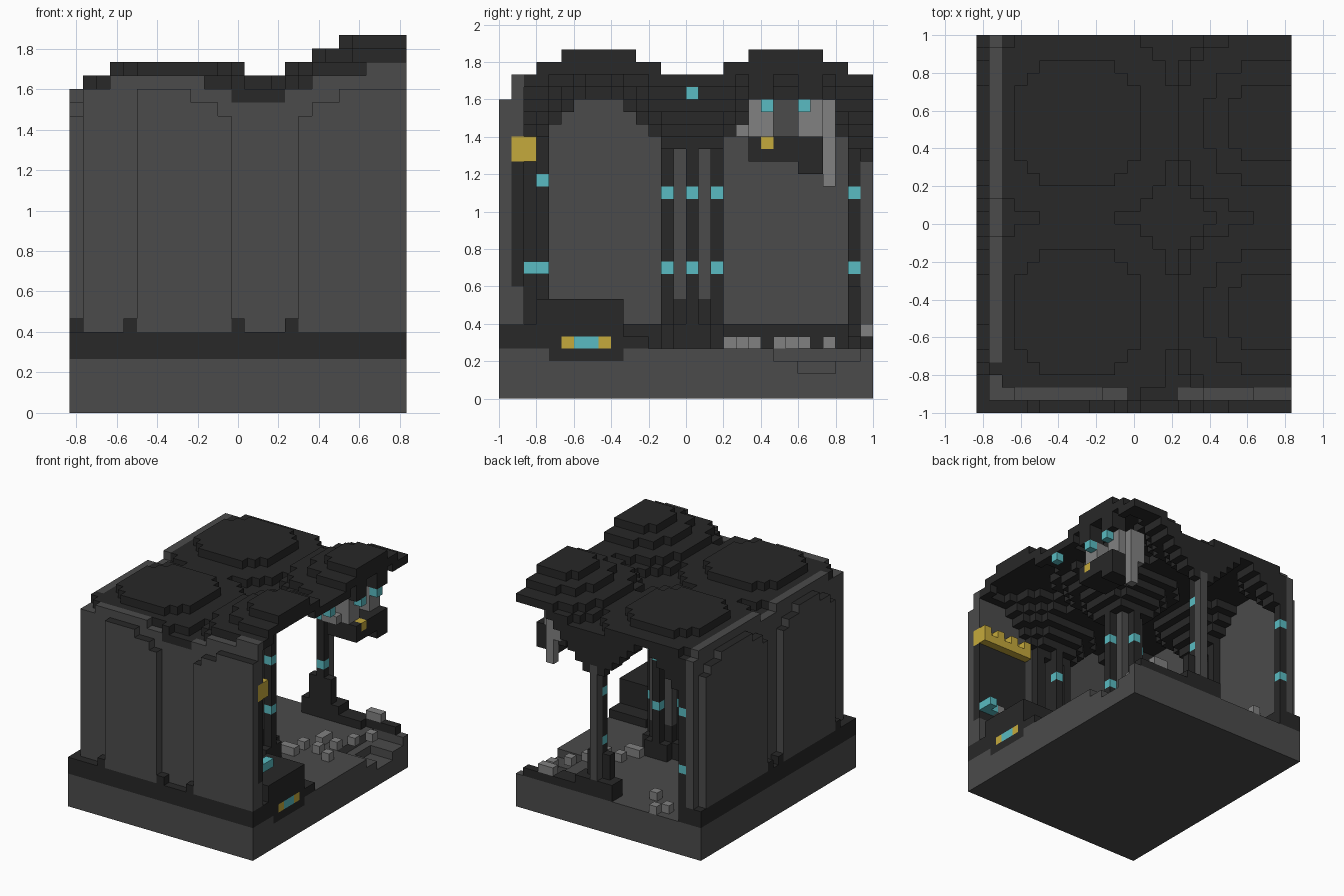
import bpy, bmesh, math
from mathutils import Vector

old = bpy.data.objects.get("Cube")
if old:
    bpy.data.objects.remove(old, do_unlink=True)

NX, NY, S = 25, 30, 1 / 15          # block grid and block size

COLOURS = {
    "charcoal": (0.021, 0.021, 0.021),
    "slate": (0.07, 0.07, 0.07),
    "light_grey": (0.22, 0.22, 0.22),
    "teal": (0.1, 0.5, 0.54),
    "mustard": (0.56, 0.4, 0.045),
}
mats = {}
for name, rgb in COLOURS.items():
    m = bpy.data.materials.new(name)
    m.use_nodes = True
    m.diffuse_color = (*rgb, 1)
    m.node_tree.nodes["Principled BSDF"].inputs["Base Color"].default_value = (*rgb, 1)
    mats[name] = m
ORDER = list(COLOURS)

cells = {}                           # block position -> (part, colour)


def fill(part, colour, xs, ys, zs, keep=False):
    """Fill a box of blocks; each range is (start, end)."""
    for i in range(*xs):
        for j in range(*ys):
            for k in range(*zs):
                if not (keep and (i, j, k) in cells):
                    cells[i, j, k] = (part, colour)


def one(part, colour, i, j, k):
    cells[i, j, k] = (part, colour)


# Base slab, with a broken stepped notch in the open side
fill("base_slab", "slate", (0, NX), (0, NY), (0, 4))
for inset, j0, j1, k in ((4, 22, 29, 3), (3, 24, 27, 2)):
    for i in range(NX - inset, NX):
        for j in range(j0, j1):
            cells.pop((i, j, k), None)

# Dark skirting under the two walls
fill("skirting", "charcoal", (0, NX), (0, 3), (4, 6))
fill("skirting", "charcoal", (0, 3), (0, NY), (4, 6))
for i in (4, 12, 16):
    one("skirting", "charcoal", i, 0, 6)
for j in (3, 14, 16):
    one("skirting", "charcoal", 0, j, 6)


# Walls: an inner layer, and outer panels with stepped shoulders
def front_top(i):
    if i >= 22:
        return 26
    if 3 <= i < 10 or i >= 18:
        return 25
    return 23 if 12 <= i < 16 else 24


def side_top(j):
    return 25 if 4 <= j < 14 or 17 <= j < 29 else 24


def shoulder(distance):
    return 22 if distance < 1 else 23 if distance < 3 else 24


for i in range(1, NX):
    fill("front_wall", "slate", (i, i + 1), (1, 2), (6, front_top(i)))
for j in range(1, NY):
    fill("side_wall", "slate", (1, 2), (j, j + 1), (6, side_top(j)))
for i in list(range(5, 12)) + list(range(17, NX)):
    fill("outer_panels", "slate", (i, i + 1), (0, 1), (6, shoulder(11 - i if i < 12 else i - 17)))
for j in list(range(4, 14)) + list(range(17, 29)):
    d = min(13 - j, j - 4) if j < 14 else min(j - 17, 28 - j)
    fill("outer_panels", "slate", (0, 1), (j, j + 1), (6, shoulder(d)))

# Dark ribs on the inside of the walls
for j in (3, 13, 15, 17, 29):
    fill("wall_ribs", "charcoal", (2, 3), (j, j + 1), (6, 20))
for i in (2, 12, 16):
    fill("wall_ribs", "charcoal", (i, i + 1), (2, 3), (6, 20))
fill("wall_ribs", "charcoal", (14, 15), (2, 4), (6, 25))
for k in (10, 17):
    for i, j in ((2, 29), (2, 15), (14, 3)):
        one("rib_lamps", "teal", i, j, k)

# Door in the front wall with a mustard canopy and a handle
fill("door", "charcoal", (18, NX), (1, 2), (9, 19))
fill("door_canopy", "mustard", (18, NX), (1, 3), (19, 20))
fill("door_canopy", "mustard", (18, NX), (1, 2), (20, 21))
for i in range(18, NX, 2):
    one("door_canopy", "mustard", i, 2, 20)
fill("door_handle", "teal", (23, NX), (2, 3), (10, 11))
one("door_handle", "teal", 24, 3, 10)
one("door_handle", "light_grey", 22, 2, 10)

# Console set into the open edge, with a light strip
fill("console", "charcoal", (20, NX), (3, 10), (4, 8))
fill("console", "charcoal", (20, NX), (3, 12), (4, 5))
fill("console", "charcoal", (22, NX), (4, 10), (3, 4))
for j, colour in zip(range(5, 9), ("mustard", "teal", "teal", "mustard")):
    one("console_lights", colour, 24, j, 4)

# Central column: stepped foot, grey core and four dark ribs
CI, CJ = 14, 15
fill("column_foot", "charcoal", (CI - 2, CI + 3), (CJ - 1, CJ + 2), (4, 6))
fill("column_foot", "charcoal", (CI - 1, CI + 2), (CJ - 2, CJ + 3), (4, 6))
fill("column_foot", "charcoal", (CI - 1, CI + 2), (CJ - 1, CJ + 2), (6, 8))
fill("column_core", "slate", (CI - 1, CI + 2), (CJ - 1, CJ + 2), (8, 20))
for di, dj in ((2, 0), (-2, 0), (0, 2), (0, -2)):
    i, j = CI + di, CJ + dj
    fill("column_ribs", "charcoal", (i, i + 1), (j, j + 1), (6, 20))
    for k in (10, 16):
        one("column_lamps", "teal", i, j, k)

# Slim column on the open back edge
fill("back_column_foot", "charcoal", (12, 17), (28, NY), (4, 6))
fill("back_column_foot", "charcoal", (13, 16), (28, 29), (6, 9))
fill("back_column", "charcoal", (14, 15), (28, 29), (8, 20))
fill("back_column", "slate", (14, 15), (29, 30), (6, 20))
for k in (10, 16):
    one("back_column_lamps", "teal", 14, 28, k)

# Vaulted roof: stepped domes above, flaring down to the columns below
COLUMNS = [(x, y) for x in (-0.73, 0.13, 1.27) for y in (-0.97, 0.03, 1.03)]


def nearest(x, y, points):
    return min(math.hypot(x - a, y - b) for a, b in points)


def roof_top(x, y):
    right = nearest(x, y, [(0.7, -0.47), (0.7, 0.53)])
    left = nearest(x, y, [(-0.3, -0.47), (-0.3, 0.53)])
    top = 26 if x > 0.63 else 24
    for d, radius, level in ((left, 0.53, 25), (left, 0.36, 26), (right, 0.55, 25),
                             (right, 0.48, 26), (right, 0.34, 27), (right, 0.22, 28)):
        if d < radius:
            top = max(top, level)
    return top


for i in range(1, NX):
    for j in range(1, NY):
        if j == 1 and (5 <= i < 12 or i >= 16) or i == 1 and (4 <= j < 14 or 17 <= j < 29):
            continue
        x, y = (i + 0.5 - NX / 2) * S, (j + 0.5 - NY / 2) * S
        top = roof_top(x, y)
        if i == 1 or j == 1:
            top = min(top, 25)
        rise = max(0, math.floor((nearest(x, y, COLUMNS) - 0.17) / S + 1.6))
        low = min(19 + rise, 24 if x < 0.2 else 26, top - 1)
        fill("roof", "charcoal", (i, i + 1), (j, j + 1), (low, top), keep=True)

# Machine hanging from the roof at the open side
fill("machine_hangers", "charcoal", (23, NX), (20, 22), (24, 27), keep=True)
fill("machine_hangers", "charcoal", (23, NX), (24, 26), (24, 27), keep=True)
fill("machine_body", "light_grey", (21, 24), (20, 22), (21, 24))
fill("machine_body", "light_grey", (21, 23), (19, 20), (21, 22))
fill("machine_body", "light_grey", (21, 24), (24, 26), (21, 24))
fill("machine_arm", "light_grey", (21, 23), (26, 27), (20, 24))
fill("machine_arm", "light_grey", (22, 23), (26, 27), (17, 20))
fill("machine_tray", "charcoal", (21, NX), (20, 26), (19, 21))
fill("machine_tray", "charcoal", (22, NX), (24, 26), (18, 19))
one("machine_lamps", "mustard", 24, 21, 20)
for j, k in ((21, 23), (24, 23), (15, 24)):
    one("machine_lamps", "teal", 24, j, k)

# Rubble on the floor
for i, j in ((16, 18), (17, 18), (17, 20), (19, 20), (18, 22), (18, 23), (20, 22),
             (21, 19), (21, 24), (22, 26), (5, 28), (6, 29), (8, 26)):
    one("rubble", "light_grey", i, j, 4)
fill("dark_rubble", "charcoal", (17, 20), (28, NY), (4, 5))
fill("dark_rubble", "charcoal", (20, 24), (29, NY), (4, 5))
fill("rubble", "light_grey", (20, 22), (29, NY), (5, 6))

# Turn each part into a mesh of its exposed block faces
DIRS = [Vector(d) for d in ((1, 0, 0), (-1, 0, 0), (0, 1, 0), (0, -1, 0), (0, 0, 1), (0, 0, -1))]
origin = Vector((-NX / 2, -NY / 2, 0))
for part in dict.fromkeys(p for p, c in cells.values()):
    bm, verts = bmesh.new(), {}
    for pos, (owner, colour) in cells.items():
        if owner != part:
            continue
        for d in DIRS:
            if tuple(int(p + q) for p, q in zip(pos, d)) in cells:
                continue
            u = Vector((d.y, d.z, d.x))
            w = d.cross(u)
            mid = Vector(pos) + Vector((0.5, 0.5, 0.5)) + d / 2
            ring = []
            for a, b in ((-1, -1), (1, -1), (1, 1), (-1, 1)):
                co = mid + (u * a + w * b) / 2
                key = tuple(round(c) for c in co)
                if key not in verts:
                    verts[key] = bm.verts.new((Vector(key) + origin) * S)
                ring.append(verts[key])
            face = bm.faces.new(ring)
            capped = part == "outer_panels" and d.z > 0.5
            face.material_index = ORDER.index("charcoal" if capped else colour)
    mesh = bpy.data.meshes.new(part)
    bm.to_mesh(mesh)
    bm.free()
    for name in ORDER:
        mesh.materials.append(mats[name])
    bpy.context.collection.objects.link(bpy.data.objects.new(part, mesh))
